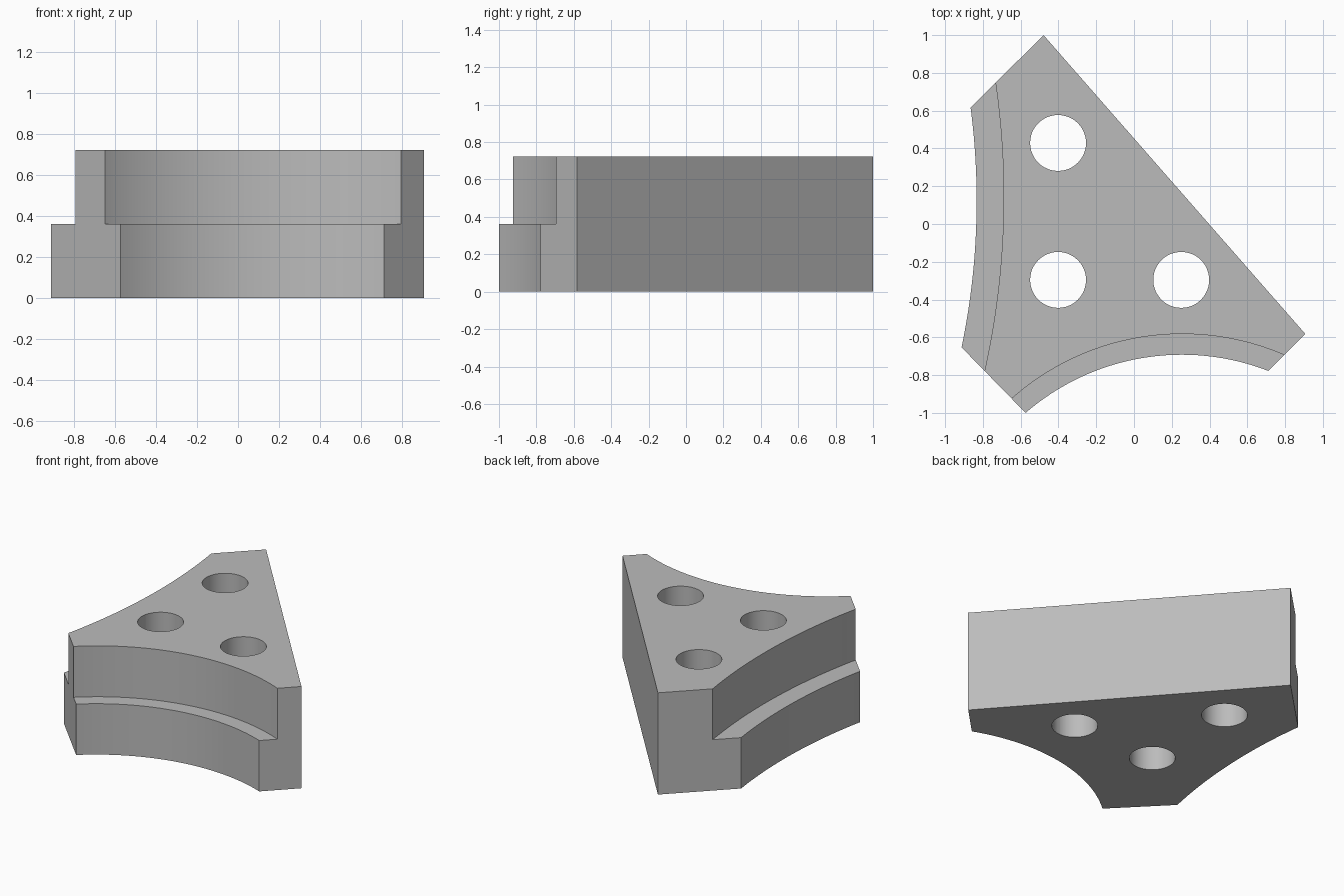
import bpy
import bmesh
from math import atan2, cos, sin, tau
from mathutils import Vector

cube = bpy.data.objects.get("Cube")
if cube:
    bpy.data.objects.remove(cube, do_unlink=True)

HEIGHT, STEP = 0.724, 0.362
HOLE_RADIUS = 0.148

grey = bpy.data.materials.new("light grey")
grey.use_nodes = True
colour = (0.5, 0.5, 0.5, 1)
grey.diffuse_color = colour
grey.node_tree.nodes["Principled BSDF"].inputs["Base Color"].default_value = colour


def arc(start, peak, end, count=32, extend=0.0):
    """Points on the circle through three points, optionally run past both ends."""
    a, b, c = Vector(start), Vector(peak), Vector(end)
    d = 2 * (a.x * (b.y - c.y) + b.x * (c.y - a.y) + c.x * (a.y - b.y))
    aa, bb, cc = a.dot(a), b.dot(b), c.dot(c)
    cx = (aa * (b.y - c.y) + bb * (c.y - a.y) + cc * (a.y - b.y)) / d
    cy = (aa * (c.x - b.x) + bb * (a.x - c.x) + cc * (b.x - a.x)) / d
    centre = Vector((cx, cy))
    radius = (a - centre).length
    t0 = atan2(a.y - cy, a.x - cx)
    t1 = atan2(c.y - cy, c.x - cx)
    sweep = (t1 - t0 + tau / 2) % tau - tau / 2
    t0 -= extend * sweep
    sweep *= 1 + 2 * extend
    return [(cx + radius * cos(t0 + sweep * i / count),
             cy + radius * sin(t0 + sweep * i / count)) for i in range(count + 1)]


def prism(name, outline, z0, z1):
    bm = bmesh.new()
    base = bm.faces.new([bm.verts.new((x, y, z0)) for x, y in outline])
    top = bmesh.ops.extrude_face_region(bm, geom=[base])["geom"]
    verts = [v for v in top if isinstance(v, bmesh.types.BMVert)]
    bmesh.ops.translate(bm, verts=verts, vec=(0, 0, z1 - z0))
    bmesh.ops.recalc_face_normals(bm, faces=bm.faces)
    mesh = bpy.data.meshes.new(name)
    bm.to_mesh(mesh)
    bm.free()
    mesh.materials.append(grey)
    obj = bpy.data.objects.new(name, mesh)
    bpy.context.collection.objects.link(obj)
    return obj


# Triangular block with two hollow curved sides and clipped corners
left_side = arc((-0.865, 0.616), (-0.833, 0.13), (-0.913, -0.653))
front_side = arc((-0.574, -1.0), (0.25, -0.692), (0.712, -0.778))
block = prism("bracket_block",
              [(-0.479, 1.0)] + left_side + front_side + [(0.907, -0.582)], 0, HEIGHT)

# Rebates that leave a ledge along each curved side
left_ledge = arc((-0.733, 0.746), (-0.69, 0.14), (-0.791, -0.776), extend=0.05)
front_ledge = arc((-0.648, -0.925), (0.25, -0.582), (0.796, -0.694), extend=0.05)
cutters = [
    prism("left_rebate_cutter", left_ledge + [(-1.3, -0.95), (-1.3, 0.9)], STEP, 1),
    prism("front_rebate_cutter", front_ledge + [(0.95, -1.3), (-0.8, -1.3)], STEP, 1),
]

# Three round through holes
for x, y in [(-0.402, 0.429), (-0.402, -0.296), (0.25, -0.296)]:
    ring = [(x + HOLE_RADIUS * cos(tau * i / 48), y + HOLE_RADIUS * sin(tau * i / 48))
            for i in range(48)]
    cutters.append(prism("hole_cutter", ring, -0.2, 1))

bpy.ops.object.select_all(action="DESELECT")
bpy.context.view_layer.objects.active = block
block.select_set(True)
for cutter in cutters:
    cutter.hide_render = True
    mod = block.modifiers.new("cut", "BOOLEAN")
    mod.operation = "DIFFERENCE"
    mod.solver = "EXACT"
    mod.object = cutter
    bpy.ops.object.modifier_apply(modifier=mod.name)
    bpy.data.objects.remove(cutter, do_unlink=True)

bpy.ops.object.shade_smooth_by_angle()
